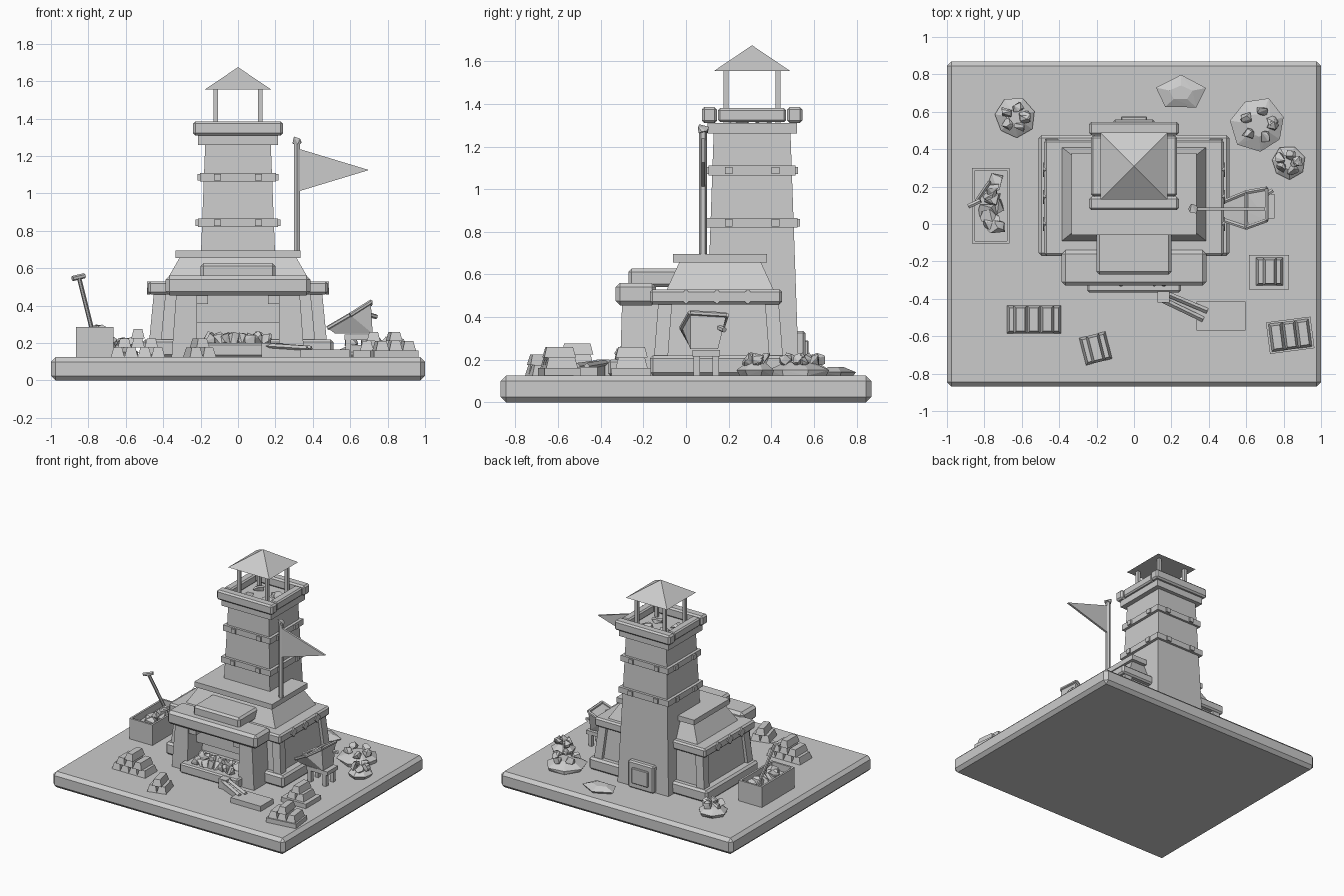
import bpy, bmesh, math, random
from mathutils import Vector, Matrix

random.seed(4)
default_cube = bpy.data.objects.get("Cube")
if default_cube:
    bpy.data.objects.remove(default_cube, do_unlink=True)

stone = bpy.data.materials.new("plain light grey")
stone.use_nodes = True
grey = (.6, .6, .6, 1)
stone.diffuse_color = grey
stone.node_tree.nodes["Principled BSDF"].inputs["Base Color"].default_value = grey


def finish(name, mesh_builder, bevel=0):
    """Turn a bmesh into a flat shaded object, optionally with chamfered edges."""
    bmesh.ops.recalc_face_normals(mesh_builder, faces=mesh_builder.faces)
    mesh = bpy.data.meshes.new(name)
    mesh_builder.to_mesh(mesh)
    mesh_builder.free()
    mesh.materials.append(stone)
    part = bpy.data.objects.new(name, mesh)
    bpy.context.collection.objects.link(part)
    if bevel:
        chamfer = part.modifiers.new("chamfer", "BEVEL")
        chamfer.width = bevel
        chamfer.segments = 1
    return part


def hull(name, points, bevel=0):
    builder = bmesh.new()
    for point in points:
        builder.verts.new(point)
    result = bmesh.ops.convex_hull(builder, input=builder.verts)
    loose = [v for v in result["geom_interior"] if isinstance(v, bmesh.types.BMVert)]
    bmesh.ops.delete(builder, geom=loose, context="VERTS")
    bmesh.ops.dissolve_limit(builder, angle_limit=.01, verts=builder.verts, edges=builder.edges)
    return finish(name, builder, bevel)


def block(name, x, y, z, bevel=0, taper=(0, 0)):
    """Box between ranges; the top is drawn in by the taper on each side."""
    points = []
    for level, pull in ((z[0], 0), (z[1], 1)):
        for side_x, sign_x in zip(x, (1, -1)):
            for side_y, sign_y in zip(y, (1, -1)):
                points.append((side_x + sign_x * pull * taper[0],
                               side_y + sign_y * pull * taper[1], level))
    return hull(name, points, bevel)


def wide(name, half, y, z, bevel=0, taper=(0, 0)):
    """Block that is symmetric across the middle."""
    return block(name, (-half, half), y, z, bevel, taper)


def rod(name, start, end, radius, sides=6):
    start, end = Vector(start), Vector(end)
    axis = end - start
    builder = bmesh.new()
    bmesh.ops.create_cone(builder, cap_ends=True, segments=sides, radius1=radius,
                          radius2=radius, depth=axis.length)
    turn = axis.to_track_quat("Z", "Y").to_matrix().to_4x4()
    bmesh.ops.transform(builder, verts=builder.verts,
                        matrix=Matrix.Translation((start + end) / 2) @ turn)
    return finish(name, builder)


def lump(name, x, y, z, radius, height):
    """Irregular faceted chunk."""
    points = []
    for step in range(12):
        direction = Vector([random.uniform(-1, 1) for axis in "xyz"]).normalized()
        points.append((x + direction.x * radius, y + direction.y * radius,
                       z + direction.z * height))
    return hull(name, points)


def boulder(name, x, y, spread_x, spread_y, height, sides=7):
    """Low rock with a wide foot, a shoulder and a peak."""
    points = []
    for level, scale in ((ground, .9), (ground + height * .4, 1), (ground + height, .45)):
        for step in range(sides):
            angle = math.tau * step / sides + .3
            reach = scale * random.uniform(.9, 1.05)
            points.append((x + spread_x * reach * math.cos(angle),
                           y + spread_y * reach * math.sin(angle), level))
    return hull(name, points)


def ingots(name, x, y, floor, rows, turn=0):
    """Pyramid of tapered bars lying along the depth."""
    for level, count in enumerate(rows):
        for index in range(count):
            offset = (index - (count - 1) / 2) * .072
            low = floor + level * .05
            bar = block(name, (offset - .036, offset + .036), (-.075, .075),
                        (low, low + .05), 0, (.013, .013))
            bar.location = (x, y, 0)
            bar.rotation_euler.z = turn


ground = .125
sides = (-1, 1)

# Ground slab
wide("ground_slab", 1, (-.87, .87), (0, ground), .025)

# Furnace body with plinth, corner posts and band
wide("body_plinth", .51, (-.17, .475), (ground, .22), .015)
wide("furnace_body", .45, (-.13, .43), (.2, .47), 0, (.02, .02))
for side in sides:
    for y in (-.15, .39):
        lean = Vector((-side * .025, .02 if y < 0 else -.02, 0))
        corners = [Vector((side * x, y + d, .21)) for x in (.41, .475) for d in (0, .065)]
        hull("body_corner_post", corners + [c + lean + Vector((0, 0, .26)) for c in corners])
    # Diamond studs on the sides of the band
    for y in (0, .145, .29):
        shape = [(y - .038, .495), (y, .53), (y + .038, .495), (y, .46)]
        hull("band_diamond", [(side * x, a, b) for a, b in shape for x in (.47, .487)])
wide("body_band", .48, (-.17, .45), (.46, .53), .012)

# Hood above the body
wide("hood_slope", .385, (-.09, .41), (.53, .66), 0, (.075, .06))
wide("hood_cap", .335, (-.06, .38), (.655, .695))

# Front porch around the hearth
for side in sides:
    foot = [(side * x, y, ground) for x in (.22, .355) for y in (-.31, -.12)]
    head = [(side * x, y, .47) for x in (.22, .33) for y in (-.3, -.12)]
    hull("porch_pillar", foot + head)
    block("porch_bracket", sorted((side * .16, side * .23)), (-.29, -.15), (.41, .47))
wide("porch_back", .24, (-.2, -.1), (.31, .47))
wide("porch_band", .387, (-.33, -.14), (.455, .56), .02)
wide("porch_flap", .2, (-.27, -.03), (.54, .627), .015)
wide("hearth_tray", .25, (-.365, -.13), (ground, .2), .01)
for index in range(16):
    lump("hearth_coal", -.15 + index % 8 * .043, -.3 + index // 8 * .08, .22, .037, .045)

# Chimney tower with bands and studs
middle = .31
wide("tower_shaft", .22, (.09, .53), (ground, 1.27), 0, (.045, .04))
for low, half in ((.82, .214), (1.065, .204)):
    wide("tower_band", half, (middle - half, middle + half), (low, low + .045))
    for offset in (-.11, .11):
        for side in sides:
            edge = side * half
            block("band_stud", (offset - .018, offset + .018),
                  (middle + edge - .012, middle + edge + .012), (low + .005, low + .04))
            block("band_stud", (edge - .012, edge + .012),
                  (middle + offset - .018, middle + offset + .018), (low + .005, low + .04))
wide("tower_collar", .214, (.1, .52), (1.26, 1.31))

# Rim of four beams with rubble in the mouth
for side in sides:
    y = middle + side * .2
    wide("rim_beam", .24, (y - .036, y + .036), (1.31, 1.385), .012)
    block("rim_side_beam", sorted((side * .165, side * .23)), (.15, .47), (1.315, 1.38), .01)
    for depth in sides:
        x, y = side * .12, middle + depth * .122
        block("roof_post", (x - .012, x + .012), (y - .012, y + .012), (1.3, 1.56))
        lump("mouth_rubble", x * .6, y - depth * .06, 1.315, .05, .03)

# Pyramid roof
eaves = [(x * .178, middle + y * .178, 1.555) for x in sides for y in sides]
hull("roof", eaves + [(0, middle, 1.675)])

# Back hatch
wide("back_hatch_frame", .11, (.5, .56), (ground, .335), .01)
wide("back_hatch_panel", .07, (.55, .575), (.17, .29), .005)

# Flag on its pole
rod("flag_pole", (.315, .08, .68), (.315, .08, 1.28), .018)
lump("pole_knob", .315, .08, 1.285, .03, .032)
pennant = [(.32, 1.24), (.32, 1.01), (.7, 1.125)]
hull("flag", [(x, y, z) for x, z in pennant for y in (.072, .088)])

# Open bin with rubble and shovel
block("bin_floor", (-.86, -.67), (-.1, .295), (ground, .23))
for x in (-.865, -.68):
    block("bin_side", (x, x + .015), (-.105, .3), (ground, .285))
for y in (-.105, .285):
    block("bin_end", (-.865, -.665), (y, y + .015), (ground, .285))
for index in range(9):
    lump("bin_rubble", -.765 + random.uniform(-.03, .03), -.02 + index * .03, .24, .055, .06)
rod("shovel_shaft", (-.775, .22, .25), (-.85, .11, .55), .012)
rod("shovel_grip", (-.885, .095, .545), (-.82, .125, .56), .014)

# Tipped barrow on a stand
rim = [(.48, .02, .28), (.48, .12, .28), (.6, -.02, .35), (.6, .17, .35),
       (.71, .02, .42), (.71, .19, .41)]
base = [(.52, .03, .25), (.52, .12, .25), (.72, .02, .25), (.72, .15, .25)]
hull("barrow_tray", rim + base)
for start, end in ((0, 2), (2, 4), (1, 3), (3, 5), (4, 5), (2, 3)):
    rod("barrow_rim", rim[start], rim[end], .012)
rod("barrow_handle", (.67, .13, .36), (.74, .18, .34), .013)
block("stand_top", (.57, .75), (.03, .16), (.215, .245))
for x in (.59, .72):
    for y in (.05, .14):
        block("stand_leg", (x - .015, x + .015), (y - .015, y + .015), (ground, .22))

# Casting chute and mould
block("mould", (.335, .595), (-.57, -.415), (ground, .165))
for shift in (0, .045):
    rod("chute_rail", (.14 + shift, -.4 + shift / 2, .185), (.37 + shift / 2, -.51 + shift, .17), .015, 4)
block("chute_head", (.125, .19), (-.42, -.36), (ground, .2))
hull("chute_floor", [(.14, -.41, z) for z in (ground, .175)] + [(.2, -.38, z) for z in (ground, .175)]
     + [(.36, -.51, z) for z in (ground, .16)] + [(.4, -.47, z) for z in (ground, .16)])

# Ingot piles and pallets
ingots("ingot_large_pile", -.535, -.51, ground, (4, 3, 1))
ingots("ingot_small_pile", -.205, -.665, ground, (2, 1), .25)
block("pallet", (.615, .83), (-.35, -.165), (ground, .16))
ingots("ingot_pallet_pile", .725, -.255, .16, (2, 1))
pallet = block("pallet", (-.12, .12), (-.085, .085), (ground, .16))
pallet.location = (.835, -.595, 0)
pallet.rotation_euler.z = .13
ingots("ingot_pallet_pile", .835, -.595, .16, (3, 1), .13)

# Ore boulders with chunks, and one flat rock
for x, y, size in ((-.635, .57, .11), (.665, .53, .15), (.825, .33, .09)):
    boulder("ore_boulder", x, y, size, size, .065)
    for index in range(6):
        angle = index * 1.3
        lump("ore_chunk", x + size * .5 * math.cos(angle), y + size * .5 * math.sin(angle),
             ground + .075, .035, .035)
boulder("flat_rock", .25, .7, .145, .095, .04, 5)
